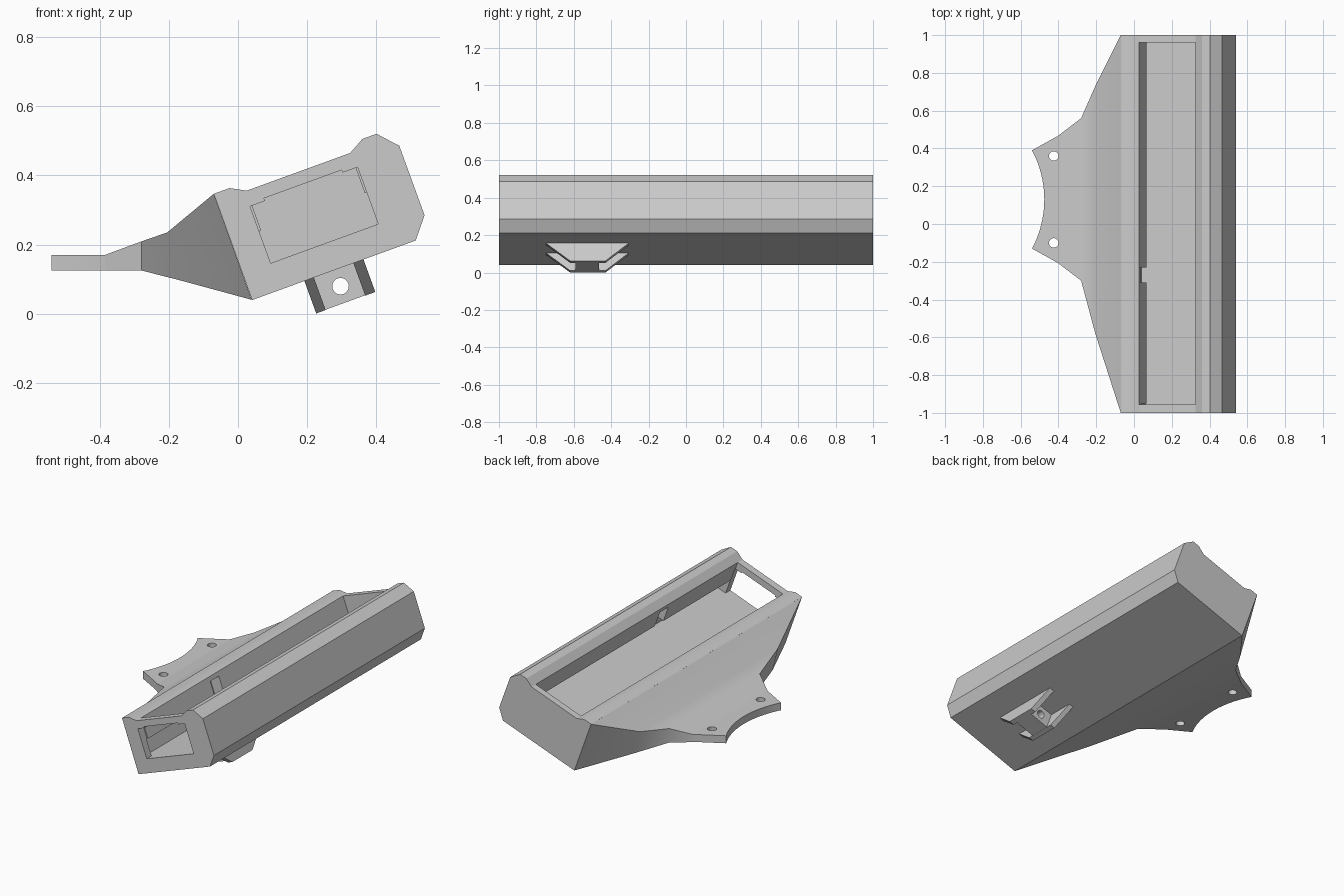
import bpy, bmesh, math

if "Cube" in bpy.data.objects:
    bpy.data.objects.remove(bpy.data.objects["Cube"])

TILT = math.radians(20)
C, S = math.cos(TILT), math.sin(TILT)

grey = bpy.data.materials.new("plain_grey")
grey.diffuse_color = (0.6, 0.6, 0.6, 1)
grey.use_nodes = True
grey.node_tree.nodes["Principled BSDF"].inputs["Base Color"].default_value = grey.diffuse_color


def tilted(u, v, y):
    """Tilted housing frame (u along the face, v out of it) to world."""
    return (u * C - v * S, y, u * S + v * C)


def finish(name, bm):
    bmesh.ops.recalc_face_normals(bm, faces=bm.faces)
    me = bpy.data.meshes.new(name)
    bm.to_mesh(me)
    bm.free()
    me.materials.append(grey)
    ob = bpy.data.objects.new(name, me)
    bpy.context.collection.objects.link(ob)
    return ob


def prism(name, pts, a, b, place):
    """Extrude a 2D outline from a to b."""
    bm = bmesh.new()
    lo = [bm.verts.new(place(p[0], p[1], a)) for p in pts]
    hi = [bm.verts.new(place(p[0], p[1], b)) for p in pts]
    n = len(pts)
    bm.faces.new(lo)
    bm.faces.new(hi[::-1])
    for i in range(n):
        bm.faces.new((lo[i], lo[(i + 1) % n], hi[(i + 1) % n], hi[i]))
    return finish(name, bm)


def rect(u0, u1, v0, v1):
    return [(u0, v0), (u1, v0), (u1, v1), (u0, v1)]


def circle(cu, cv, r, n=24):
    return [(cu + r * math.cos(2 * math.pi * i / n),
             cv + r * math.sin(2 * math.pi * i / n)) for i in range(n)]


def cut(ob, *cutters):
    for c in cutters:
        m = ob.modifiers.new("cut", 'BOOLEAN')
        m.operation, m.solver, m.object = 'DIFFERENCE', 'EXACT', c
    bpy.context.view_layer.objects.active = ob
    for m in list(ob.modifiers):
        bpy.ops.object.modifier_apply(modifier=m.name)
    for c in cutters:
        bpy.data.objects.remove(c)


def smooth(ob, degrees):
    bpy.ops.object.select_all(action='DESELECT')
    ob.select_set(True)
    bpy.context.view_layer.objects.active = ob
    bpy.ops.object.shade_smooth_by_angle(angle=math.radians(degrees))


# housing: end window, open top, undercut chamber below the lips, gap in the lips
housing = prism("housing", [
    (0.052, 0.023), (0.556, 0.023), (0.605, 0.083), (0.605, 0.297), (0.555, 0.352),
    (0.511, 0.352), (0.4645, 0.326), (0.1455, 0.326), (0.101, 0.350), (0.053, 0.350)],
    -1, 1, tilted)
cut(housing,
    prism("opening_cutter", rect(0.1455, 0.4645, 0.15, 0.4), -0.955, 0.96, tilted),
    prism("chamber_cutter", rect(0.08, 0.53, 0.105, 0.203), -0.955, 0.96, tilted),
    prism("window_cutter", [(0.139, 0.105), (0.470, 0.105), (0.470, 0.280), (0.424, 0.280),
                            (0.424, 0.288), (0.185, 0.288), (0.185, 0.280), (0.139, 0.280)],
          -1.1, -0.95, tilted),
    prism("gap_cutter", rect(0.08, 0.53, 0.15, 0.30), -0.31, -0.23, tilted))
smooth(housing, 29)

# tapering shoulder: (top x, top z, bottom x, bottom z, y low, y high)
sections = [(-0.07, 0.347, 0.04, 0.04, -1, 1),
            (-0.205, 0.235, -0.17, 0.097, -0.58, 0.73),
            (-0.28, 0.209, -0.28, 0.125, -0.30, 0.56),
            (-0.385, 0.17, -0.385, 0.125, -0.22, 0.48)]
bm = bmesh.new()
rings = [[bm.verts.new(p) for p in ((tx, y0, tz), (tx, y1, tz), (bx, y1, bz), (bx, y0, bz))]
         for tx, tz, bx, bz, y0, y1 in sections]
for r, q in zip(rings, rings[1:]):
    for i in range(4):
        j = (i + 1) % 4
        bm.faces.new((r[i], r[j], q[j], q[i]))
bm.faces.new(rings[0])
bm.faces.new(rings[-1][::-1])
smooth(finish("shoulder", bm), 30)

# flat mounting plate with a concave end and two screw holes
R, CX, CY = 0.5525, -1.0275, 0.13
half = math.asin(0.26 / R)
arc = [(CX + R * math.cos(t), CY + R * math.sin(t))
       for t in (half - 2 * half * i / 20 for i in range(21))]
flat = lambda x, y, z: (x, y, z)
plate = prism("mounting_plate",
              [(-0.28, -0.30), (-0.28, 0.56), (-0.40, 0.468)] + arc + [(-0.40, -0.208)],
              0.125, 0.17, flat)
cut(plate, *[prism("screw_cutter", circle(-0.425, y, 0.025), 0, 0.3, flat)
             for y in (-0.10, 0.36)])
smooth(plate, 30)

# underside bracket: two trapezoid cheeks and a drilled lug
cheek = [(-0.752, 0.026), (-0.303, 0.026), (-0.43, -0.077), (-0.62, -0.077)]
for name, u0, u1 in (("inner_cheek", 0.213, 0.242), ("outer_cheek", 0.364, 0.395)):
    prism("bracket_" + name, cheek, u0, u1, lambda y, v, u: tilted(u, v, y))
lug = prism("bracket_lug", rect(0.240, 0.366, -0.076, 0.026), -0.59, -0.465, tilted)
cut(lug, prism("pin_cutter", circle(0.306, -0.027, 0.024), -0.8, -0.2, tilted))
smooth(lug, 30)
